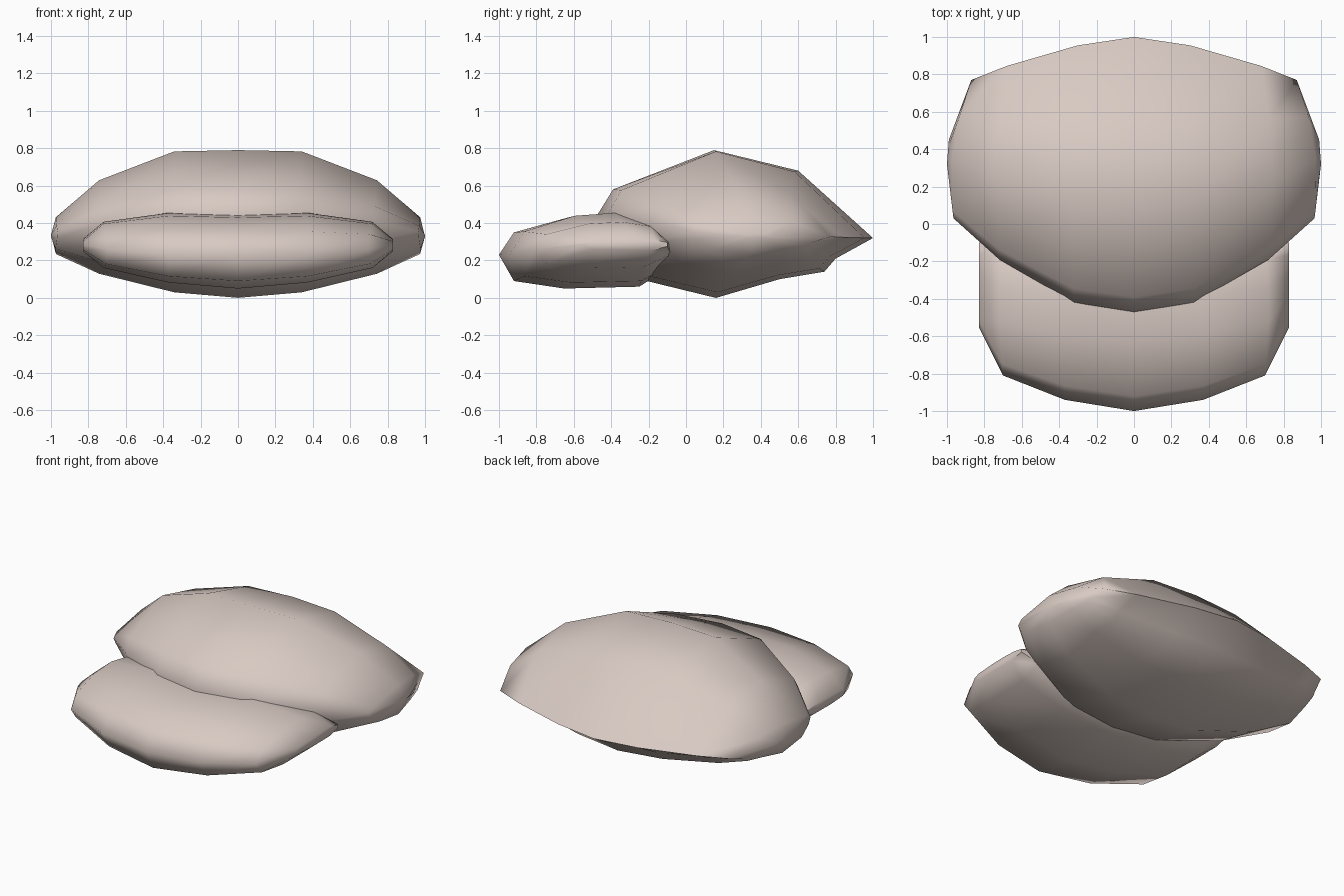
import bpy, bmesh, math

if "Cube" in bpy.data.objects:
    bpy.data.objects.remove(bpy.data.objects["Cube"])

mat = bpy.data.materials.new("pale_pink_beige")
mat.diffuse_color = (0.69, 0.59, 0.545, 1.0)
mat.use_nodes = True
mat.node_tree.nodes["Principled BSDF"].inputs["Base Color"].default_value = mat.diffuse_color


def lofted_shell(name, profile, stations):
    """Loft a closed (y, z) centre profile sideways and mirror it.
    Station: x at front, x at back, sideways bulge, y front, y back,
    middle z, height scale above the middle, height scale below it."""
    y0 = min(p[0] for p in profile)
    y1 = max(p[0] for p in profile)
    mid = stations[0][5]
    mirrored = [(-s[0], -s[1], -s[2]) + s[3:] for s in stations[:0:-1]]
    bm = bmesh.new()
    rings = []
    for xf, xb, bulge, yf, yb, zm, up, down in mirrored + stations:
        ring = []
        for y, z in profile:
            t = (y - y0) / (y1 - y0)
            x = xf + (xb - xf) * t + bulge * 4 * t * (1 - t)
            h = z - mid
            ring.append(bm.verts.new((x, yf + (yb - yf) * t,
                                      zm + h * (up if h > 0 else down))))
        rings.append(ring)
    n = len(profile)
    for a, b in zip(rings, rings[1:]):
        for i in range(n):
            j = (i + 1) % n
            bm.faces.new((a[i], a[j], b[j], b[i]))
    bm.faces.new(rings[0])
    bm.faces.new(rings[-1])
    bmesh.ops.recalc_face_normals(bm, faces=bm.faces)
    mesh = bpy.data.meshes.new(name)
    bm.to_mesh(mesh)
    bm.free()
    obj = bpy.data.objects.new(name, mesh)
    bpy.context.collection.objects.link(obj)
    mesh.materials.append(mat)
    bpy.ops.object.select_all(action='DESELECT')
    obj.select_set(True)
    bpy.context.view_layer.objects.active = obj
    bpy.ops.object.shade_smooth_by_angle(angle=math.radians(65))
    return obj


# Large domed rear body with a thin rear rim and a step underneath
lofted_shell(
    "rear_body",
    [(-0.47, 0.45), (-0.39, 0.58), (0.15, 0.79), (0.60, 0.68), (1.0, 0.32),
     (0.80, 0.21), (0.74, 0.14), (0.50, 0.10), (0.16, 0.0), (-0.25, 0.10),
     (-0.42, 0.28)],
    [(0.0, 0.0, 0.0, -0.47, 1.0, 0.33, 1.0, 1.0),
     (0.32, 0.30, 0.03, -0.42, 0.955, 0.33, 0.985, 0.91),
     (0.72, 0.68, 0.04, -0.19, 0.845, 0.33, 0.65, 0.61),
     (0.965, 0.87, 0.05, 0.03, 0.77, 0.33, 0.22, 0.29),
     (1.0, 0.99, 0.0, 0.32, 0.45, 0.33, 0.03, 0.03)])

# Flatter front cushion running into the rear body
lofted_shell(
    "front_cushion",
    [(-1.0, 0.23), (-0.92, 0.35), (-0.63, 0.43), (-0.40, 0.445),
     (-0.20, 0.41), (-0.06, 0.30), (-0.06, 0.18), (-0.25, 0.06),
     (-0.65, 0.05), (-0.92, 0.09)],
    [(0.0, 0.0, 0.0, -1.0, -0.06, 0.25, 1.0, 1.0),
     (0.37, 0.37, 0.0, -0.94, -0.06, 0.25, 1.05, 0.84),
     (0.70, 0.70, 0.02, -0.81, -0.08, 0.27, 0.70, 0.55),
     (0.83, 0.83, 0.0, -0.55, -0.10, 0.29, 0.12, 0.2)])
